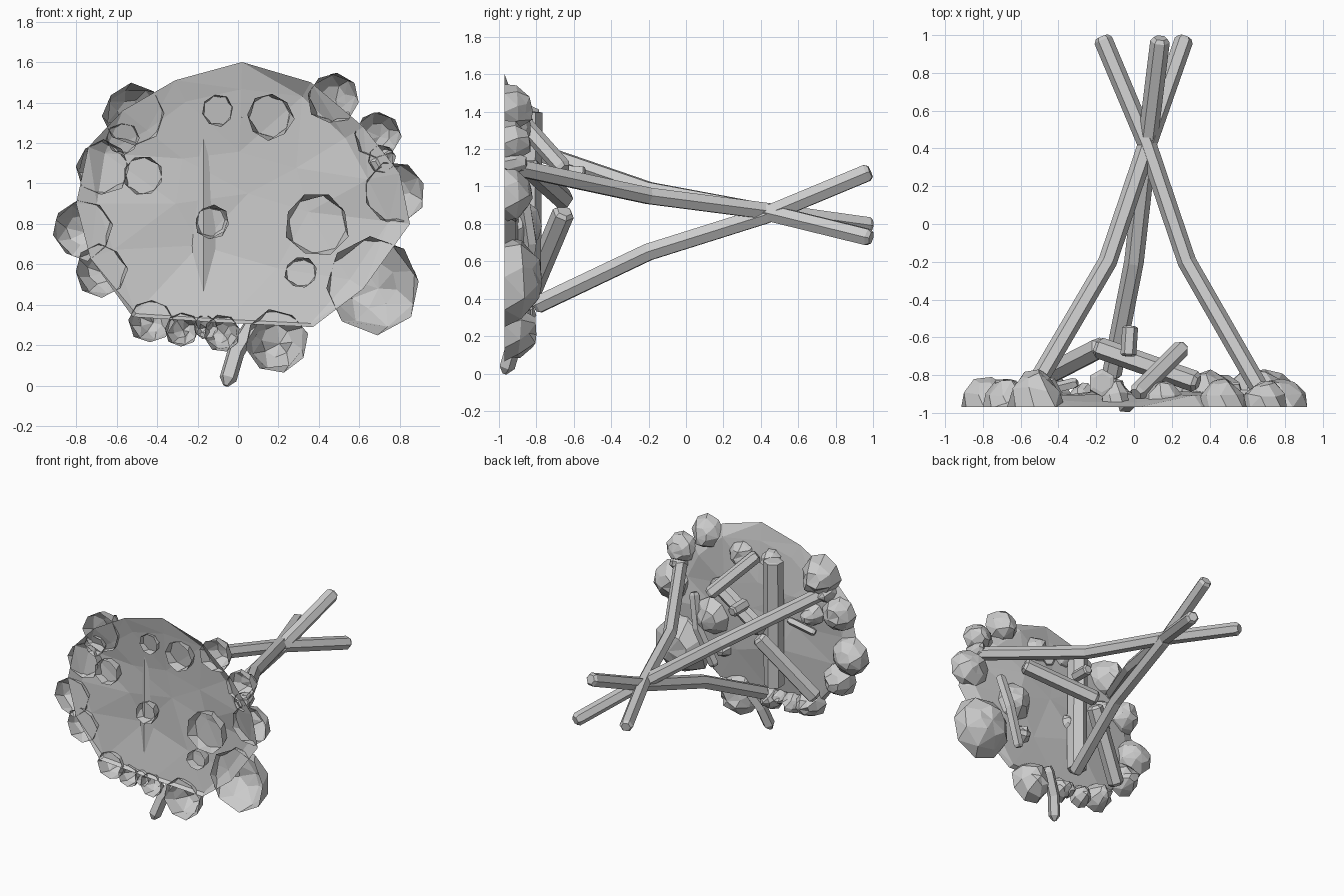
import bpy, bmesh, math, random
from mathutils import Vector

if "Cube" in bpy.data.objects:
    bpy.data.objects.remove(bpy.data.objects["Cube"])

random.seed(4)
BASE = -0.97          # ground plane lies at y = BASE, the fire rises towards +y


def finish(name, bm):
    bmesh.ops.recalc_face_normals(bm, faces=bm.faces[:])
    me = bpy.data.meshes.new(name)
    bm.to_mesh(me)
    bm.free()
    ob = bpy.data.objects.new(name, me)
    bpy.context.collection.objects.link(ob)
    return ob


def bridge(bm, a, b):
    n = len(a)
    for i in range(n):
        bm.faces.new((a[i], a[(i + 1) % n], b[(i + 1) % n], b[i]))


def log(name, points, r, sides=6, chamfer=0.02, tip=0.7):
    """Faceted rod along a path, with chamfered ends."""
    p = [Vector(q) for q in points]
    d0, d1 = (p[1] - p[0]).normalized(), (p[-1] - p[-2]).normalized()
    path = [p[0], p[0] + d0 * chamfer] + p[1:-1] + [p[-1] - d1 * chamfer, p[-1]]
    last = len(path) - 1
    main = (p[-1] - p[0]).normalized()
    ref = Vector((0, 0, 1)) if abs(main.z) < 0.7 else Vector((1, 0, 0))
    bm = bmesh.new()
    rings = []
    for k, c in enumerate(path):
        t = (path[min(k + 1, last)] - path[max(k - 1, 0)]).normalized()
        u = t.cross(ref).normalized()
        v = t.cross(u)
        rr = r * (tip if k == 0 else 0.7 if k == last else 1)
        rings.append([bm.verts.new(c + (u * math.cos(a) + v * math.sin(a)) * rr)
                      for a in (math.tau * i / sides for i in range(sides))])
    for a, b in zip(rings, rings[1:]):
        bridge(bm, a, b)
    bm.faces.new(rings[0])
    bm.faces.new(rings[-1])
    return finish(name, bm)


def stone(name, x, z, r, h, base=BASE):
    """Open-bottomed faceted boulder."""
    bm = bmesh.new()
    turn = random.random() * 6
    rings = []
    for f, s in ((0, 1.0), (0.48, 0.88), (0.88, 0.5)):
        turn += 0.25
        ring = []
        for i in range(8):
            a = turn + math.tau * i / 8
            q = r * s * random.uniform(0.93, 1.06)
            y = base + h * f * (random.uniform(0.82, 1.12) if f else 1)
            ring.append(bm.verts.new((x + q * math.cos(a), y, z + q * math.sin(a))))
        rings.append(ring)
    bridge(bm, rings[0], rings[1])
    bridge(bm, rings[1], rings[2])
    top = bm.verts.new((x + r * 0.1, base + h, z - r * 0.08))
    for i in range(8):
        bm.faces.new((rings[2][i], rings[2][(i + 1) % 8], top))
    bmesh.ops.triangulate(bm, faces=[f for f in bm.faces if random.random() < 0.5])
    return finish(name, bm)


# Ground mound: irregular rim, uneven raised middle, open underneath
rim = [(0.02, 1.6), (-0.31, 1.51), (-0.57, 1.36), (-0.74, 1.18), (-0.8, 0.9), (-0.73, 0.63),
       (-0.52, 0.34), (-0.05, 0.31), (0.37, 0.29), (0.62, 0.48), (0.85, 0.8), (0.8, 1.05),
       (0.62, 1.28), (0.36, 1.5)]
bm = bmesh.new()
rings = [[bm.verts.new((x, BASE, z)) for x, z in rim]]
for step, y, lo, hi in ((1, -0.925, 0.78, 0.9), (2, -0.905, 0.35, 0.55)):
    ring = []
    for i, (x, z) in enumerate(rim[::step]):
        # the near edge has a steep bank
        f = 0.97 if step == 1 and z < 0.4 else random.uniform(lo, hi)
        ring.append(bm.verts.new((x * f, y + random.uniform(-0.025, 0.025),
                                  0.9 + (z - 0.9) * f)))
    rings.append(ring)
bridge(bm, rings[0], rings[1])
outer, inner = rings[1], rings[2]
mid = bm.verts.new((0.05, -0.89, 0.95))
for i in range(7):
    a, b, c = outer[2 * i], outer[2 * i + 1], outer[(2 * i + 2) % 14]
    p, q = inner[i], inner[(i + 1) % 7]
    for tri in ((a, b, p), (b, q, p), (b, c, q), (p, q, mid)):
        bm.faces.new(tri)
bmesh.ops.triangulate(bm, faces=bm.faces[:])
finish("ground_mound", bm)

# Ring of boulders around the fire: x, z, radius, height
for i, s in enumerate([
        (0.47, 1.42, .13, .15), (0.69, 1.24, .12, .14), (0.77, 0.95, .155, .15),
        (0.67, 0.5, .24, .2), (0.19, 0.22, .155, .17), (-0.08, 0.26, .09, .12),
        (-0.16, 0.29, .06, .1), (-0.28, 0.28, .085, .13), (-0.43, 0.32, .11, .17),
        (-0.68, 0.57, .13, .15), (-0.77, 0.77, .15, .16), (-0.67, 1.08, .135, .15),
        (-0.52, 1.34, .15, .2), (0.71, 1.12, .07, .12), (-0.57, 1.22, .08, .14)]):
    stone(f"ring_boulder_{i + 1}", *s)

# Smaller stones lying on the mound
for i, s in enumerate([
        (-0.1, 1.36, .08, .15), (0.16, 1.33, .115, .14), (-0.47, 1.04, .1, .16),
        (-0.13, 0.81, .085, .14), (0.39, 0.8, .16, .2), (0.31, 0.56, .08, .14)]):
    stone(f"inner_stone_{i + 1}", *s)

# Tripod poles, crossing near the top
log("tripod_pole_left", [(-0.55, -0.9, 1.22), (-0.14, -0.2, 0.98),
                         (0.07, 0.42, 0.865), (0.27, 0.99, 0.725)], 0.05)
log("tripod_pole_right", [(0.71, -0.95, 1.11), (0.28, -0.2, 0.95),
                          (0.07, 0.42, 0.87), (-0.17, 0.99, 0.79)], 0.05)
log("tripod_pole_front", [(-0.12, -0.81, 0.36), (0.0, -0.2, 0.65),
                          (0.07, 0.42, 0.845), (0.14, 0.985, 1.08)], 0.052)

# Firewood stacked on the mound
log("long_log", [(-0.17, -0.85, 0.42), (-0.17, -0.84, 1.4)], 0.073, chamfer=0.005, tip=0.95)
log("cross_log", [(0.34, -0.84, 1.1), (-0.2, -0.65, 0.93)], 0.057)
log("leaning_log", [(-0.54, -0.84, 0.42), (-0.17, -0.65, 0.87)], 0.06)
log("back_log", [(0.01, -0.9, 1.37), (0.26, -0.65, 1.09)], 0.048)
log("upright_stub", [(-0.03, -0.7, 1.08), (-0.02, -0.54, 1.07)], 0.042, chamfer=0.01)
log("right_stick", [(0.54, -0.87, 0.95), (0.48, -0.83, 0.7), (0.36, -0.87, 0.42)], 0.037, 5)
log("short_stick", [(-0.3, -0.84, 0.97), (-0.5, -0.89, 0.9)], 0.03, 5)
log("front_splinter", [(-0.06, -0.97, 0.0), (-0.01, -0.92, 0.17), (0.1, -0.86, 0.35)],
    0.045, 5, chamfer=0.04, tip=0.3)
